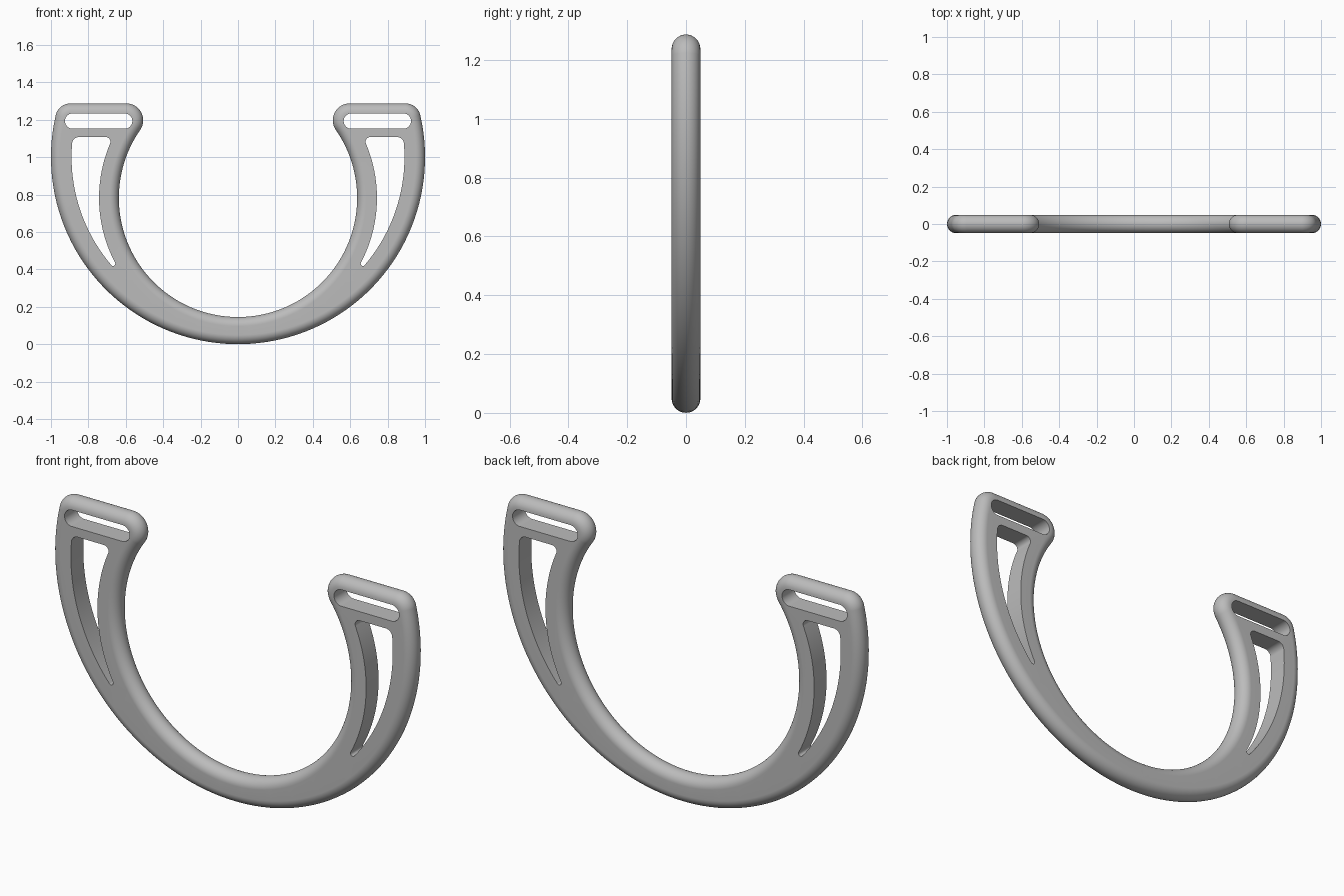
import bpy
import bmesh
from math import sin, cos, pi, sqrt, atan2, radians, ceil, hypot

if "Cube" in bpy.data.objects:
    bpy.data.objects.remove(bpy.data.objects["Cube"], do_unlink=True)

HALF = 0.049               # half thickness, also the edge rounding radius
TOP = 1.287                # top of the two ends
OUT_Z, OUT_R = 1.0, 1.0    # outer circle
IN_Z, IN_R = 0.782, 0.637  # inner circle


def arcs_to_loop(arcs):
    """Closed outline from (cx, cz, radius, start, end) arcs joined by lines."""
    points = []
    for cx, cz, r, a, b in arcs:
        steps = max(8, ceil(abs(b - a) / radians(2.5)))
        for i in range(steps + 1):
            t = a + (b - a) * i / steps
            p = (cx + r * cos(t), cz + r * sin(t))
            if not points or hypot(p[0] - points[-1][0], p[1] - points[-1][1]) > 1e-4:
                points.append(p)
    if hypot(points[0][0] - points[-1][0], points[0][1] - points[-1][1]) < 1e-4:
        points.pop()
    return points


def body_outline(inset):
    """Horseshoe outline, offset inwards by inset."""
    corner, end = 0.08, 0.09
    cz, ez = TOP - corner, TOP - end
    cx = sqrt((OUT_R - corner) ** 2 - (cz - OUT_Z) ** 2)
    ex = sqrt((IN_R + end) ** 2 - (ez - IN_Z) ** 2)
    a, b = atan2(cz - OUT_Z, cx), atan2(ez - IN_Z, ex)
    return arcs_to_loop([
        (0, OUT_Z, OUT_R - inset, pi - a, 2 * pi + a),
        (cx, cz, corner - inset, a, pi / 2),
        (ex, ez, end - inset, pi / 2, pi + b),
        (0, IN_Z, IN_R + inset, b, -pi - b),
        (-ex, ez, end - inset, -b, pi / 2),
        (-cx, cz, corner - inset, pi / 2, pi - a)])


def strap_slot():
    r, z = 0.041, 1.193
    return arcs_to_loop([(0.884, z, r, -pi / 2, pi / 2),
                         (0.606, z, r, pi / 2, 1.5 * pi)])


def crescent_window():
    """Tapering opening between two offset circles, with rounded corners."""
    big, small, top = 0.89, 0.743, 1.107
    f, g, tip = 0.035, 0.025, 0.012
    fz, gz = top - f, top - g
    fx = sqrt((big - f) ** 2 - (fz - OUT_Z) ** 2)
    gx = sqrt((small + g) ** 2 - (gz - IN_Z) ** 2)
    d1, d2 = big - tip, small + tip
    tz = (d2 ** 2 - d1 ** 2 + OUT_Z ** 2 - IN_Z ** 2) / (2 * (OUT_Z - IN_Z))
    tx = sqrt(d1 ** 2 - (tz - OUT_Z) ** 2)
    a, b = atan2(fz - OUT_Z, fx), atan2(gz - IN_Z, gx)
    c, d = atan2(tz - OUT_Z, tx), atan2(tz - IN_Z, tx)
    return arcs_to_loop([
        (0, OUT_Z, big, c, a),
        (fx, fz, f, a, pi / 2),
        (gx, gz, g, pi / 2, pi + b),
        (0, IN_Z, small, b, d),
        (tx, tz, tip, d - pi, c)])


bm = bmesh.new()


def add_ring(points, y):
    return [bm.verts.new((x, y, z)) for x, z in points]


def bridge(r1, r2):
    n = len(r1)
    for i in range(n):
        j = (i + 1) % n
        bm.faces.new((r1[i], r1[j], r2[j], r2[i]))


def ring_edges(ring):
    return [bm.edges.get((ring[i - 1], ring[i])) for i in range(len(ring))]


# Rounded outer rim
STEPS = 16
rings = []
for i in range(STEPS + 1):
    t = -pi / 2 + pi * i / STEPS
    rings.append(add_ring(body_outline(HALF * (1 - cos(t))), HALF * sin(t)))
for r1, r2 in zip(rings, rings[1:]):
    bridge(r1, r2)
front, back = ring_edges(rings[0]), ring_edges(rings[-1])

# Sharp-edged openings, mirrored to both arms
for side in (1, -1):
    for loop in (strap_slot(), crescent_window()):
        pts = [(side * x, z) for x, z in loop]
        r1, r2 = add_ring(pts, -HALF), add_ring(pts, HALF)
        bridge(r1, r2)
        front += ring_edges(r1)
        back += ring_edges(r2)

# Flat front and back faces
for edges, ny in ((front, -1), (back, 1)):
    bmesh.ops.triangle_fill(bm, edges=edges, use_beauty=True, normal=(0, ny, 0))
bmesh.ops.recalc_face_normals(bm, faces=bm.faces[:])

mesh = bpy.data.meshes.new("horseshoe_handle")
bm.to_mesh(mesh)
bm.free()
handle = bpy.data.objects.new("horseshoe_handle", mesh)
bpy.context.collection.objects.link(handle)

# Material
grey = bpy.data.materials.new("plain_grey")
grey.use_nodes = True
color = (0.5, 0.5, 0.5, 1)
grey.diffuse_color = color
grey.node_tree.nodes["Principled BSDF"].inputs["Base Color"].default_value = color
mesh.materials.append(grey)

# Smooth shading with crisp opening edges
bpy.ops.object.select_all(action="DESELECT")
handle.select_set(True)
bpy.context.view_layer.objects.active = handle
bpy.ops.object.shade_smooth_by_angle(angle=radians(35))
weighted = handle.modifiers.new("weighted_normals", "WEIGHTED_NORMAL")
weighted.keep_sharp = True
